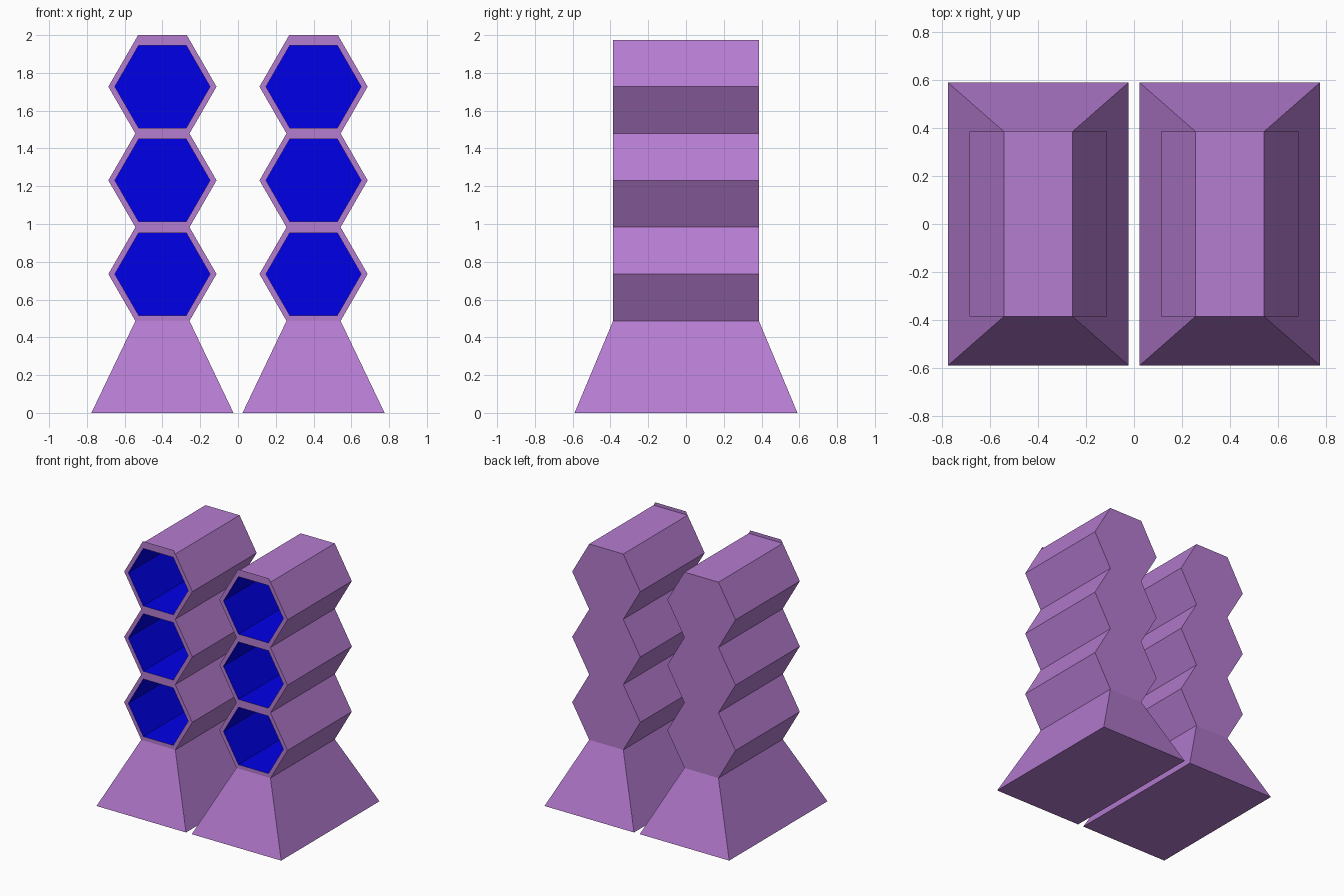
import bpy, bmesh, math

if "Cube" in bpy.data.objects:
    bpy.data.objects.remove(bpy.data.objects["Cube"])

CX = 0.4                     # tower centre, mirrored to the other side
APOTHEM = 0.248              # outer hexagon, flat sides up and down
R_OUT = APOTHEM / math.cos(math.pi / 6)
R_IN = 0.252
BASE_H = 0.487
FRONT, BACK, INNER_BACK = -0.386, 0.386, 0.375
CENTRES = [BASE_H + APOTHEM * (2 * i + 1) for i in range(3)]


def material(name, color):
    mat = bpy.data.materials.new(name)
    mat.diffuse_color = color
    mat.use_nodes = True
    mat.node_tree.nodes["Principled BSDF"].inputs["Base Color"].default_value = mat.diffuse_color
    return mat


purple = material("purple", (0.46, 0.2, 0.63, 1))
blue = material("blue", (0.0, 0.0, 0.8, 1))


def finish(bm, name, mat):
    mesh = bpy.data.meshes.new(name)
    bm.to_mesh(mesh)
    bm.free()
    mesh.materials.append(mat)
    obj = bpy.data.objects.new(name, mesh)
    bpy.context.collection.objects.link(obj)
    mirror = obj.modifiers.new("mirror", 'MIRROR')
    mirror.use_mirror_merge = False


def hexagon(bm, radius, y, cz):
    # counter-clockwise seen from the front
    return [bm.verts.new((CX + radius * math.cos(k * math.pi / 3), y,
                          cz + radius * math.sin(k * math.pi / 3))) for k in range(6)]


# tapered feet
bm = bmesh.new()
bmesh.ops.create_cube(bm, size=1)
for v in bm.verts:
    top = v.co.z > 0
    hx, hy = (R_OUT / 2, BACK) if top else (0.376, 0.59)
    v.co = (CX + math.copysign(hx, v.co.x), math.copysign(hy, v.co.y), BASE_H if top else 0)
finish(bm, "tapered_base", purple)

# stacked hexagonal tubes: front rims, outer walls, closed back
bm = bmesh.new()
for i, cz in enumerate(CENTRES):
    f, b = hexagon(bm, R_OUT, FRONT, cz), hexagon(bm, R_OUT, BACK, cz)
    h = hexagon(bm, R_IN, FRONT, cz)
    for k in range(6):
        n = (k + 1) % 6
        bm.faces.new((f[k], f[n], h[n], h[k]))
        if k in (0, 2, 3, 5) or (k == 1 and i == 2):
            bm.faces.new((f[k], b[k], b[n], f[n]))
    bm.faces.new(b[::-1])
    # thin lip standing above the top rim
    if i == 2:
        lip = [bm.verts.new((CX + s * 0.129, FRONT, 2.0)) for s in (1, -1)]
        bm.faces.new((f[2], f[1], lip[0], lip[1]))
bmesh.ops.remove_doubles(bm, verts=bm.verts, dist=1e-4)
finish(bm, "hex_tower", purple)

# blue linings of the openings
bm = bmesh.new()
for cz in CENTRES:
    f, b = hexagon(bm, R_IN, FRONT, cz), hexagon(bm, R_IN, INNER_BACK, cz)
    for k in range(6):
        n = (k + 1) % 6
        bm.faces.new((f[k], f[n], b[n], b[k]))
    bm.faces.new(b)
finish(bm, "tube_lining", blue)
